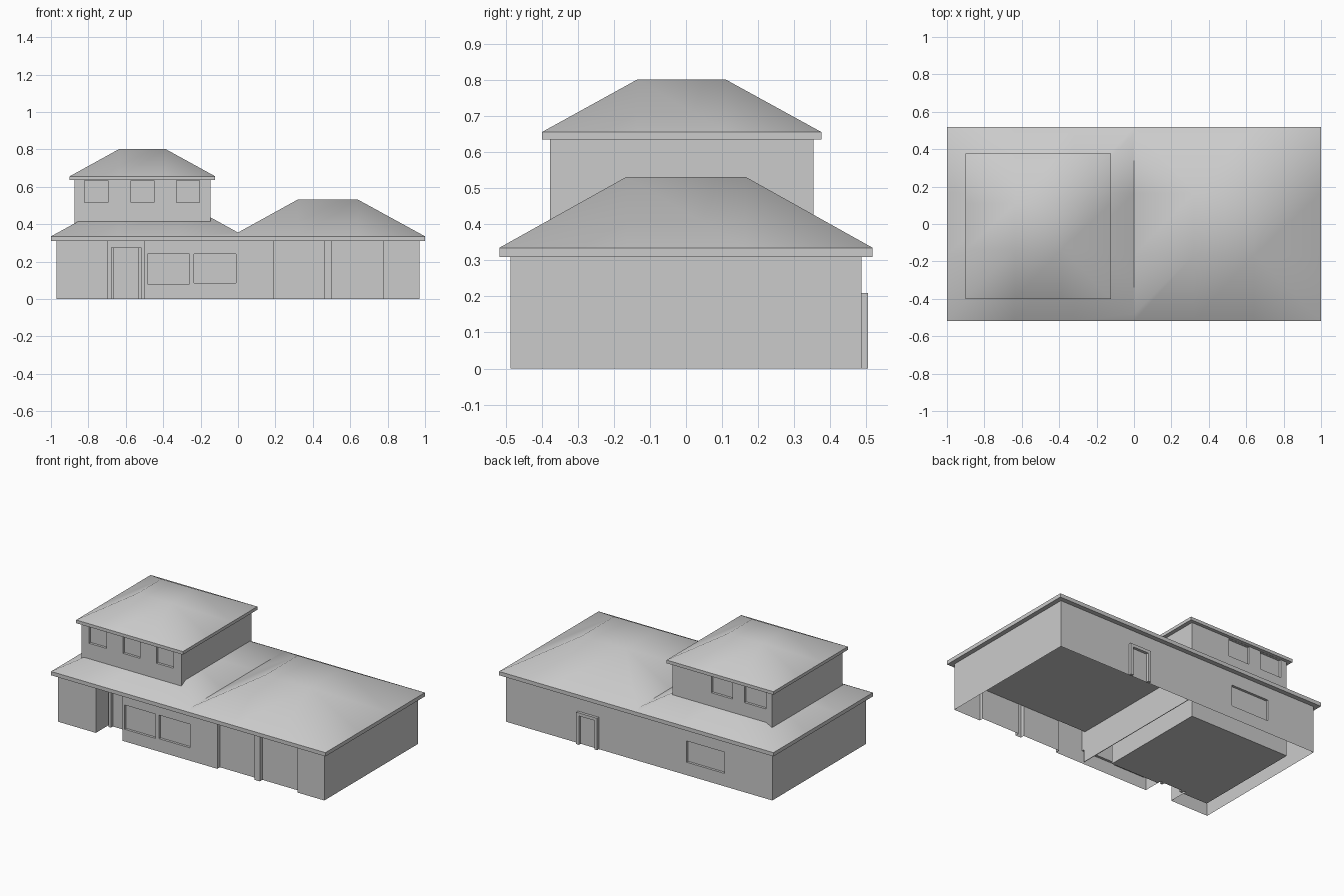
import bpy, bmesh

if "Cube" in bpy.data.objects:
    bpy.data.objects.remove(bpy.data.objects["Cube"])


def make_object(name, bm):
    bmesh.ops.recalc_face_normals(bm, faces=bm.faces)
    mesh = bpy.data.meshes.new(name)
    bm.to_mesh(mesh)
    bm.free()
    obj = bpy.data.objects.new(name, mesh)
    bpy.context.scene.collection.objects.link(obj)
    return obj


def prism(name, outline, z0, z1):
    bm = bmesh.new()
    face = bm.faces.new([bm.verts.new((x, y, z0)) for x, y in outline])
    ext = bmesh.ops.extrude_face_region(bm, geom=[face], use_keep_orig=True)
    for v in [g for g in ext["geom"] if isinstance(g, bmesh.types.BMVert)]:
        v.co.z = z1
    return make_object(name, bm)


def box(name, x0, x1, y0, y1, z0, z1):
    return prism(name, [(x0, y0), (x1, y0), (x1, y1), (x0, y1)], z0, z1)


def remove_facing(obj, sign):
    # sign -1 opens the bottom of a closed part, +1 opens its top
    zs = [v.co.z for v in obj.data.vertices]
    level = max(zs) if sign > 0 else min(zs)
    bm = bmesh.new()
    bm.from_mesh(obj.data)
    gone = [f for f in bm.faces if f.normal.z * sign > 0.9
            and abs(f.calc_center_median().z - level) < 0.01]
    bmesh.ops.delete(bm, geom=gone, context='FACES')
    bm.to_mesh(obj.data)
    bm.free()


def hip_roof(name, base, top, z0, z1, keep_side=0):
    # Grid of 4 x 4 points: outer ring low, inner ring high, corners split on the hip
    xs = (base[0], top[0], top[1], base[1])
    ys = (base[2], top[2], top[3], base[3])
    bm = bmesh.new()
    v = [[bm.verts.new((x, y, z1 if i in (1, 2) and j in (1, 2) else z0))
          for j, y in enumerate(ys)] for i, x in enumerate(xs)]
    for i in range(3):
        for j in range(3):
            a, b, c, d = v[i][j], v[i + 1][j], v[i + 1][j + 1], v[i][j + 1]
            if i != 1 and j != 1:
                if i == j:
                    bm.faces.new((a, b, c))
                    bm.faces.new((a, c, d))
                else:
                    bm.faces.new((a, b, d))
                    bm.faces.new((b, c, d))
            else:
                bm.faces.new((a, b, c, d))
    if keep_side:
        bmesh.ops.bisect_plane(bm, geom=bm.verts[:] + bm.edges[:] + bm.faces[:],
                               plane_co=(0, 0, 0), plane_no=(-keep_side, 0, 0),
                               clear_outer=True)
    obj = make_object(name, bm)
    if obj.data.polygons[0].normal.z < 0:
        obj.data.flip_normals()
    bpy.ops.object.select_all(action='DESELECT')
    obj.select_set(True)
    bpy.context.view_layer.objects.active = obj
    bpy.ops.object.shade_smooth_by_angle(angle=0.9)


def cut_windows(obj, windows):
    for i, dims in enumerate(windows):
        cutter = box(f"window_cutter_{i}", *dims)
        mod = obj.modifiers.new("window", 'BOOLEAN')
        mod.object, mod.operation, mod.solver = cutter, 'DIFFERENCE', 'EXACT'
        bpy.context.view_layer.objects.active = obj
        bpy.ops.object.modifier_apply(modifier=mod.name)
        bpy.data.objects.remove(cutter)


def door_frame(name, x0, x1, y0, y1, h, w, head):
    box(name + "_left_jamb", x0, x0 + w, y0, y1, 0, h)
    box(name + "_right_jamb", x1 - w, x1, y0, y1, 0, h)
    box(name + "_head", x0 + w, x1 - w, y0, y1, h - head, h)


# Ground floor walls, open underneath: footprint with porch and two garage bays set back
F, P, G = -0.487, -0.355, -0.46
footprint = [(-0.97, F), (-0.695, F), (-0.695, P), (-0.5, P), (-0.5, F),
             (0.19, F), (0.19, G), (0.46, G), (0.46, F), (0.5, F),
             (0.5, G), (0.775, G), (0.775, F), (0.97, F),
             (0.97, 0.487), (-0.97, 0.487)]
walls = prism("ground_floor_walls", footprint, 0, 0.31)
R = 0.016
cut_windows(walls, [(-0.485, -0.26, F - 0.1, F + R, 0.08, 0.24),
                    (-0.235, -0.01, F - 0.1, F + R, 0.085, 0.24),
                    (-0.62, -0.345, 0.487 - R, 0.6, 0.085, 0.225)])
remove_facing(walls, -1)
remove_facing(walls, 1)

# Garage ceiling and dividing wall seen from below
box("garage_ceiling", -0.01, 0.968, -0.458, 0.485, 0.2, 0.205)
box("dividing_wall", -0.012, -0.008, -0.465, 0.485, 0, 0.31)

# Doors
door_frame("front_door_frame", -0.68, -0.515, P - 0.02, P + 0.002, 0.275, 0.016, 0.003)
door_frame("back_door_frame", 0.294, 0.447, 0.485, 0.505, 0.21, 0.02, 0.02)

# Lower eaves and the two mirrored hip roofs meeting in a valley
eaves = box("lower_eaves", -1, 1, -0.518, 0.518, 0.31, 0.335)
remove_facing(eaves, 1)
for side, s in (("right", 1), ("left", -1)):
    bx = sorted((-0.037 * s, 1.0 * s))
    tx = sorted((0.32 * s, 0.64 * s))
    hip_roof(side + "_roof", (*bx, -0.518, 0.518), (*tx, -0.165, 0.165), 0.335, 0.532, s)

# Two-storey block, standing on the ground inside the lower walls
tower = box("two_storey_walls", -0.875, -0.148, -0.378, 0.354, 0, 0.637)
# Clear the porch recess so the door stays in view
cut_windows(tower, [(-0.697, -0.498, -0.5, P + 0.001, -0.1, 0.312)] +
                   [(x, x + 0.125, -0.5, -0.378 + R, 0.515, 0.634)
                    for x in (-0.82, -0.573, -0.33)] +
                   [(x, x + 0.155, 0.354 - R, 0.5, 0.515, 0.634)
                    for x in (-0.83, -0.587)])
upper_eaves = box("upper_eaves", -0.9, -0.122, -0.4, 0.376, 0.635, 0.656)
remove_facing(upper_eaves, 1)
hip_roof("upper_roof", (-0.9, -0.122, -0.4, 0.376),
         (-0.635, -0.388, -0.135, 0.11), 0.656, 0.802)
